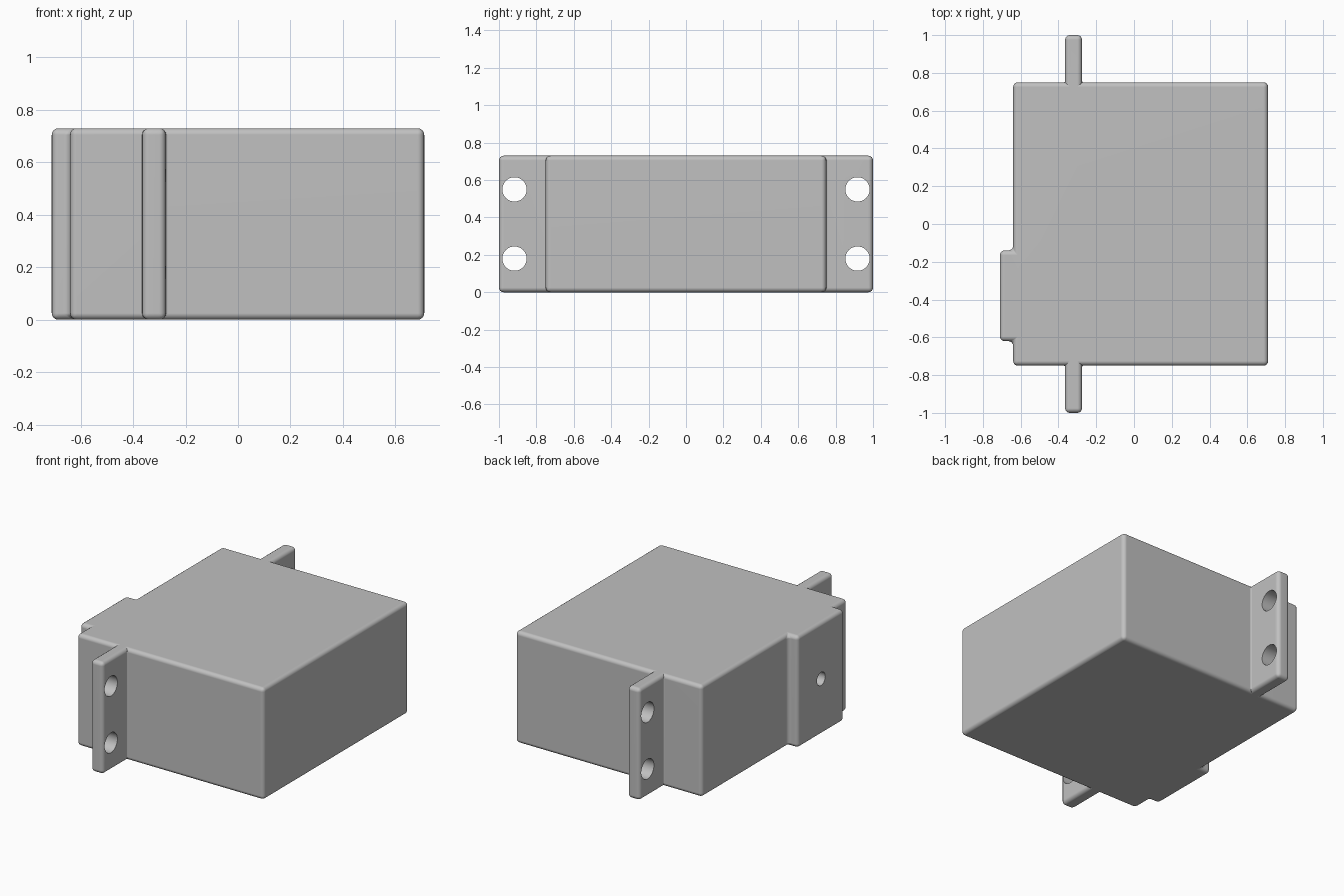
import bpy, bmesh, math

cube = bpy.data.objects.get("Cube")
if cube:
    bpy.data.objects.remove(cube, do_unlink=True)

HEIGHT = 0.73
BODY_LEFT, BODY_RIGHT, BODY_END = 0.71, -0.64, 0.75
TAB_IN, TAB_OUT, TAB_END = -0.275, -0.365, 1.0
PAD_FACE, PAD_FRONT, PAD_BACK = -0.71, -0.62, -0.14
HOLE_Y, HOLE_HEIGHTS = 0.917, (0.18, 0.55)

grey = bpy.data.materials.new("plain_grey")
grey.use_nodes = True
grey.diffuse_color = (0.53, 0.53, 0.53, 1)
grey.node_tree.nodes["Principled BSDF"].inputs["Base Color"].default_value = grey.diffuse_color


def activate(obj):
    bpy.ops.object.select_all(action='DESELECT')
    obj.select_set(True)
    bpy.context.view_layer.objects.active = obj


def drill(target, location, radius, depth):
    """Cut a round hole along x."""
    bpy.ops.mesh.primitive_cylinder_add(vertices=32, radius=radius, depth=depth,
                                        location=location, rotation=(0, math.pi / 2, 0))
    cutter = bpy.context.object
    cutter.hide_render = True
    cutter.data.materials.append(grey)
    activate(target)
    mod = target.modifiers.new("hole", 'BOOLEAN')
    mod.operation, mod.solver, mod.object = 'DIFFERENCE', 'EXACT', cutter
    bpy.ops.object.modifier_apply(modifier=mod.name)
    bpy.data.objects.remove(cutter, do_unlink=True)


# Plan outline: block, two mounting tabs and the side pad
front = [(BODY_RIGHT, -BODY_END), (TAB_OUT, -BODY_END), (TAB_OUT, -TAB_END),
         (TAB_IN, -TAB_END), (TAB_IN, -BODY_END), (BODY_LEFT, -BODY_END)]
back = [(x, -y) for x, y in reversed(front)]
pad = [(BODY_RIGHT, PAD_BACK), (PAD_FACE, PAD_BACK),
       (PAD_FACE, PAD_FRONT), (BODY_RIGHT, PAD_FRONT)]

bm = bmesh.new()
base = bm.faces.new([bm.verts.new((x, y, 0)) for x, y in front + back + pad])
top = bmesh.ops.extrude_face_region(bm, geom=[base])["geom"]
bmesh.ops.translate(bm, vec=(0, 0, HEIGHT),
                    verts=[v for v in top if isinstance(v, bmesh.types.BMVert)])
bmesh.ops.recalc_face_normals(bm, faces=bm.faces)

# Full rounding everywhere except a tight fillet at the tab roots
weight = bm.edges.layers.float.new("bevel_weight_edge")
for e in bm.edges:
    a, b = (v.co for v in e.verts)
    upright = abs(a.z - b.z) > 0.1
    root = upright and abs(abs(a.y) - BODY_END) < 0.01 and TAB_OUT - 0.01 < a.x < TAB_IN + 0.01
    e[weight] = 0.3 if root else 1.0

mesh = bpy.data.meshes.new("motor_housing")
bm.to_mesh(mesh)
bm.free()
housing = bpy.data.objects.new("motor_housing", mesh)
bpy.context.collection.objects.link(housing)
mesh.materials.append(grey)
activate(housing)
bevel = housing.modifiers.new("rounding", 'BEVEL')
bevel.limit_method, bevel.width, bevel.segments = 'WEIGHT', 0.025, 4
bpy.ops.object.modifier_apply(modifier=bevel.name)

# Screw holes through the tabs
for side in (-1, 1):
    for z in HOLE_HEIGHTS:
        drill(housing, ((TAB_IN + TAB_OUT) / 2, side * HOLE_Y, z), 0.065, 0.3)

# Blind cable hole in the side pad
drill(housing, (PAD_FACE, (PAD_FRONT + PAD_BACK) / 2, HEIGHT / 2), 0.043, 0.3)

activate(housing)
bpy.ops.object.shade_smooth_by_angle(angle=math.radians(35))
normals = housing.modifiers.new("flat_panels", 'WEIGHTED_NORMAL')
normals.keep_sharp = True
